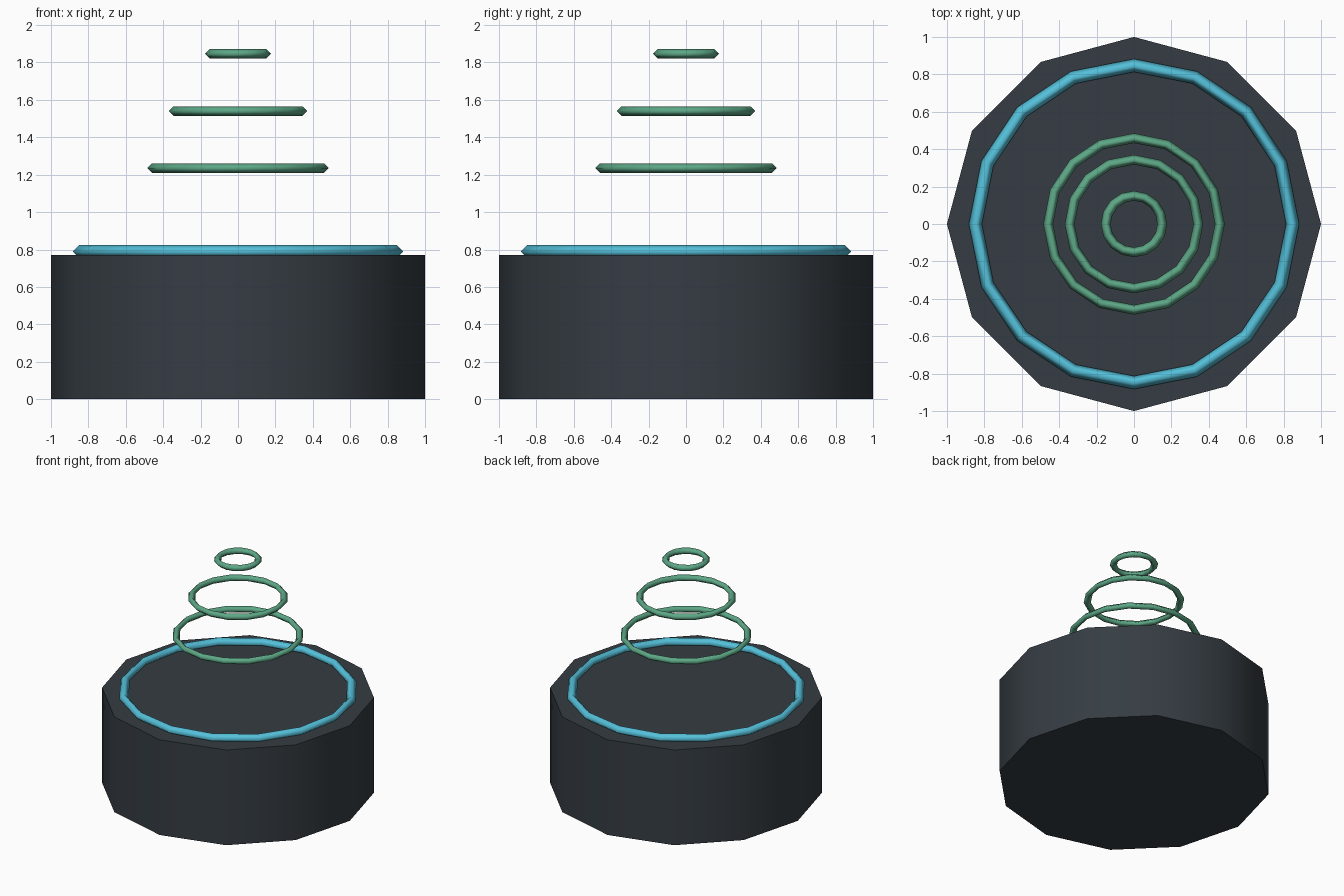
import bpy
from math import radians

if "Cube" in bpy.data.objects:
    bpy.data.objects.remove(bpy.data.objects["Cube"])


def material(name, rgb):
    mat = bpy.data.materials.new(name)
    mat.diffuse_color = (*rgb, 1.0)
    mat.use_nodes = True
    mat.node_tree.nodes["Principled BSDF"].inputs["Base Color"].default_value = mat.diffuse_color
    return mat


dark = material("dark_slate", (0.036, 0.046, 0.056))
cyan = material("cyan", (0.09, 0.53, 0.70))
green = material("green", (0.11, 0.39, 0.24))


def ring(name, outer, tube, z, mat):
    # Low-poly hoop with a diamond cross-section, shaded smooth
    bpy.ops.mesh.primitive_torus_add(
        major_segments=16, minor_segments=4,
        major_radius=outer - tube, minor_radius=tube, location=(0, 0, z))
    obj = bpy.context.object
    obj.name = name
    obj.data.materials.append(mat)
    bpy.ops.object.shade_smooth()


# Twelve-sided drum base
BASE_H = 0.77
bpy.ops.mesh.primitive_cylinder_add(
    vertices=12, radius=1.0, depth=BASE_H, location=(0, 0, BASE_H / 2))
base = bpy.context.object
base.name = "base"
base.data.materials.append(dark)
bpy.ops.object.shade_smooth_by_angle(angle=radians(40))

# Rim ring sunk into the top of the base
ring("rim_ring", 0.883, 0.035, 0.79, cyan)

# Floating rings, shrinking upward
for name, outer, z in (("lower_ring", 0.485, 1.235),
                       ("middle_ring", 0.37, 1.54),
                       ("upper_ring", 0.177, 1.847)):
    ring(name, outer, 0.026, z, green)
